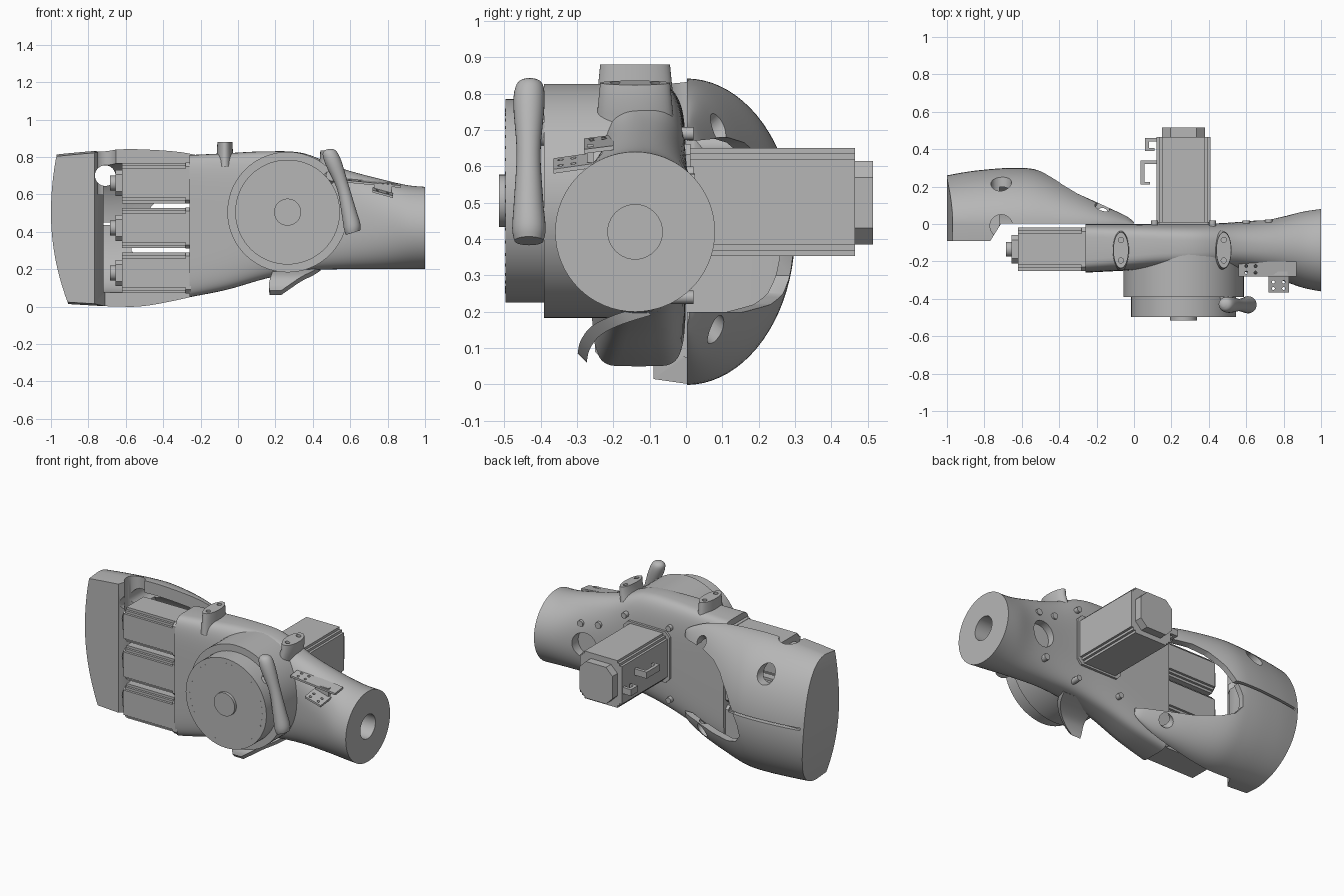
import bpy, bmesh
from math import sin, cos, pi, copysign
from mathutils import Vector

if "Cube" in bpy.data.objects:
    bpy.data.objects.remove(bpy.data.objects["Cube"])

grey = bpy.data.materials.new("plain_grey")
grey.use_nodes = True
tone = (0.47, 0.47, 0.47, 1)
grey.diffuse_color = tone
grey.node_tree.nodes["Principled BSDF"].inputs["Base Color"].default_value = tone


def skin(name, rings):
    """Closed solid through a row of equal-length rings."""
    bm = bmesh.new()
    rows = [[bm.verts.new(p) for p in ring] for ring in rings]
    n = len(rows[0])
    for a, b in zip(rows, rows[1:]):
        for i in range(n):
            j = (i + 1) % n
            bm.faces.new((a[i], a[j], b[j], b[i]))
    bm.faces.new(rows[0])
    bm.faces.new(rows[-1])
    bmesh.ops.recalc_face_normals(bm, faces=bm.faces)
    mesh = bpy.data.meshes.new(name)
    bm.to_mesh(mesh)
    bm.free()
    mesh.materials.append(grey)
    ob = bpy.data.objects.new(name, mesh)
    bpy.context.collection.objects.link(ob)
    return ob


def prism(name, axis, pts, lo, hi):
    def put(p, d):
        return {"x": (d, *p), "y": (p[0], d, p[1]), "z": (*p, d)}[axis]
    return skin(name, [[put(p, d) for p in pts] for d in (lo, hi)])


def box(name, x, y, z):
    return prism(name, "z", [(x[0], y[0]), (x[1], y[0]), (x[1], y[1]), (x[0], y[1])], *z)


def rod(name, path, radii, n=40, squash=1):
    """Round bar along a path; squash flattens it sideways."""
    path = [Vector(p) for p in path]
    d = (path[-1] - path[0]).normalized()
    u = d.cross(Vector((0, 1, 0)) if abs(d.y) < 0.9 else Vector((1, 0, 0))).normalized()
    w = d.cross(u)
    return skin(name, [[p + r * (squash * cos(2 * pi * i / n) * u + sin(2 * pi * i / n) * w)
                        for i in range(n)] for p, r in zip(path, radii)])


def volume(mesh):
    bm = bmesh.new()
    bm.from_mesh(mesh)
    v = abs(bm.calc_volume(signed=True))
    bm.free()
    return v


def cut(ob, *tools):
    """Subtract each tool, taking the first solver whose result is really smaller."""
    for tool in tools:
        before = volume(ob.data)
        for solver in ("MANIFOLD", "EXACT", "FLOAT"):
            mod = ob.modifiers.new("cut", "BOOLEAN")
            mod.operation, mod.solver, mod.object = "DIFFERENCE", solver, tool
            shape = ob.evaluated_get(bpy.context.evaluated_depsgraph_get())
            mesh = bpy.data.meshes.new_from_object(shape)
            ob.modifiers.clear()
            if 0.1 * before < volume(mesh) < 0.999999 * before:
                ob.data = mesh
                break
        bpy.data.objects.remove(tool)


def smooth_rows(rows, steps=5):
    """Catmull-Rom interpolation of station rows."""
    out = []
    for i in range(len(rows) - 1):
        a, b, c, d = (rows[max(0, min(len(rows) - 1, i + k))] for k in (-1, 0, 1, 2))
        for s in range(steps):
            t = s / steps
            out.append([q + t / 2 * (r - p + t * (2 * p - 5 * q + 4 * r - e + t * (3 * (q - r) + e - p)))
                        for p, q, r, e in zip(a, b, c, d)])
    return out + [rows[-1]]


# Arm body flowing into the round tube: x, y range, z range, squareness
def body_ring(x, y0, y1, z0, z1, k, n=64):
    ring = []
    for i in range(n):
        c, s = cos(2 * pi * i / n), sin(2 * pi * i / n)
        ring.append((x, (y0 + y1) / 2 + (y1 - y0) / 2 * copysign(abs(c) ** (2 / k), c),
                     (z0 + z1) / 2 + (z1 - z0) / 2 * copysign(abs(s) ** (2 / k), s)))
    return ring


stations = [(-0.26, -0.26, 0, 0.05, 0.81, 6), (-0.06, -0.25, 0, 0.09, 0.82, 5),
            (0.15, -0.24, 0, 0.15, 0.83, 4), (0.35, -0.24, 0, 0.19, 0.82, 3.5),
            (0.55, -0.25, 0.01, 0.2, 0.74, 2.6), (0.75, -0.29, 0.03, 0.2, 0.685, 2.2),
            (0.9, -0.34, 0.065, 0.2, 0.65, 2), (1, -0.36, 0.08, 0.2, 0.64, 2)]
body = skin("arm_body", [body_ring(*s) for s in smooth_rows(stations)])
cut(body, rod("bore", [(0.88, -0.14, 0.42), (1.1, -0.14, 0.42)], [0.075] * 2),
    rod("window", [(0.69, -0.03, 0.43), (0.69, 0.2, 0.43)], [0.08] * 2))


# Curved cuff shell: x, back depth, bottom, top
def cuff_ring(x, yb, z0, z1, front=-0.09, n=40):
    h, m = (z1 - z0) / 2, (z1 + z0) / 2
    arc = [(x, yb * sin(pi * i / n), m - h * cos(pi * i / n)) for i in range(n + 1)]
    return [(x, front, z0 + 0.01)] + arc + [(x, front, z1 - 0.01)]


cuff_rows = smooth_rows([(-1, 0.26, 0.02, 0.81), (-0.85, 0.285, 0.01, 0.825), (-0.65, 0.3, 0, 0.84),
                         (-0.5, 0.285, 0.003, 0.84), (-0.3, 0.2, 0.04, 0.825), (-0.15, 0.125, 0.08, 0.79),
                         (-0.04, 0.065, 0.13, 0.74), (0, 0.02, 0.16, 0.71)])
cuff = skin("cuff_shell", [cuff_ring(*r) for r in cuff_rows])
inner = [cuff_ring(x, max(yb - 0.035, 0.007), z0 + 0.075, z1 - 0.075, -0.2)
         for x, yb, z0, z1 in cuff_rows if x > -0.71]
inner = [[(-0.72, y, z) for _, y, z in inner[0]]] + inner + [[(0.1, y, z) for _, y, z in inner[-1]]]
notch = [(0.2, 0.66), (-0.2, 0.68), (-0.3, 0.665), (-0.38, 0.62), (-0.46, 0.54), (-0.52, 0.45),
         (-0.56, 0.37), (-0.57, 0.3), (-0.53, 0.25), (-0.45, 0.22), (-0.3, 0.2), (0.2, 0.2)]
bow = [(-1 + (0.03 * (t / 0.31) ** 2 if t > 0 else 0.09 * (t / 0.48) ** 2), 0.5 + t)
       for t in [-0.52 + 0.04 * i for i in range(23)]]
cut(cuff, prism("bowed_end", "y", bow + [(-1.2, 0.86), (-1.2, -0.02)], -0.3, 0.5),
    skin("hollow", inner),
    prism("front_opening", "z", [(-0.77, -0.093), (-0.71, 0.003), (0.2, 0.003), (0.2, -0.3), (-0.77, -0.3)],
          -0.1, 1),
    prism("back_notch", "y", notch, -0.1, 0.5),
    rod("cable_hole", [(-0.71, -0.2, 0.7), (-0.71, 0.5, 0.7)], [0.055] * 2),
    rod("rim_hole", [(-0.71, -0.01, 0.6), (-0.71, -0.01, 1)], [0.06] * 2),
    box("seam", (-0.975, -0.45), (0.25, 0.4), (0.435, 0.45)),
    *[rod("screw_hole", [(-0.17, 0, 0.425 + s * 0.2), (-0.17, 0.25, 0.425 + s * 0.43)], [0.04] * 2)
      for s in (1, -1)])

# Front drum with stepped discs
for name, r, y0, y1 in (("drum_housing", 0.322, -0.39, -0.1), ("drum_cover", 0.28, -0.497, -0.38),
                        ("drum_hub", 0.072, -0.515, -0.49)):
    rod(name, [(0.265, y1, 0.505), (0.265, y0, 0.505)], [r, r], 72)
for i in range(40):
    a = 2 * pi * i / 40
    x, z = 0.265 + 0.25 * cos(a), 0.505 + 0.25 * sin(a)
    rod("drum_rivet", [(x, -0.49, z), (x, -0.498, z)], [0.004] * 2, 6)


# Motor cross-section: square with notched corners
def notched(cx, cy, w, h, c):
    quarter = [(w, h - c), (w - c / 2, h - c), (w - c / 2, h - c / 2), (w - c, h - c / 2), (w - c, h)]
    pts = []
    for sx, sy in ((1, 1), (-1, 1), (-1, -1), (1, -1)):
        q = [(cx + sx * x, cy + sy * y) for x, y in quarter]
        pts += q if sx * sy > 0 else q[::-1]
    return pts


def octagon(cx, cy, w, h, c):
    return [(cx + x, cy + y) for x, y in ((w, h - c), (w - c, h), (c - w, h), (-w, h - c),
                                          (-w, c - h), (c - w, -h), (w - c, -h), (w, c - h))]


# Three side motors with connectors
for z in (0.18, 0.42, 0.66):
    prism("side_motor", "x", notched(-0.135, z, 0.115, 0.108, 0.03), -0.62, -0.275)
    prism("side_motor_flange", "x", octagon(-0.135, z, 0.115, 0.11, 0.02), -0.28, -0.25)
    prism("side_motor_cap", "x", octagon(-0.135, z, 0.075, 0.07, 0.025), -0.655, -0.61)
    rod("side_motor_plug", [(-0.685, -0.135, z), (-0.64, -0.135, z)], [0.04] * 2, 20)

# Rear motor, its flange, bolts and cable brackets
prism("rear_motor", "y", notched(0.265, 0.502, 0.145, 0.148, 0.03), 0, 0.465)
prism("rear_motor_cap", "y", octagon(0.265, 0.5, 0.115, 0.115, 0.045), 0.46, 0.515)
prism("rear_motor_flange", "y", octagon(0.265, 0.502, 0.16, 0.16, 0.03), -0.03, 0.012)
for x in (0.11, 0.42):
    for z in (0.24, 0.69):
        rod("flange_bolt", [(x, -0.04, z), (x, 0.02, z)], [0.018] * 2, 12)
for x, y0, y1, z in ((0.06, 0.39, 0.46, 0.45), (0.035, 0.21, 0.34, 0.52)):
    box("cable_bracket_bar", (x, x + 0.02), (y0, y1), (z, z + 0.04))
    box("cable_bracket_end", (x, 0.14), (y1 - 0.02, y1), (z, z + 0.04))
    box("cable_bracket_lip", (x, x + 0.05), (y0, y0 + 0.015), (z, z + 0.04))

# Oval mounting bosses on top, each with two screw holes
for x, top, lean in ((-0.07, 0.88, 0), (0.48, 0.83, 0.02)):
    boss = rod("mounting_boss", [(x - lean, -0.14, top - 0.13), (x - lean / 2, -0.14, top - 0.08),
                                 (x, -0.14, top - 0.04), (x, -0.14, top)],
               [0.11, 0.104, 0.1, 0.096], squash=0.42)
    cut(boss, *[rod("screw_hole", [(x, -0.14 + s, top - 0.03), (x, -0.14 + s, top + 0.1)], [0.014] * 2, 16)
                for s in (-0.055, 0.055)])

# Waisted grip handle beside the drum
grip = smooth_rows([(0.475, -0.43, 0.84, 0.012), (0.487, -0.43, 0.825, 0.036), (0.51, -0.432, 0.77, 0.043),
                    (0.56, -0.433, 0.64, 0.033), (0.592, -0.433, 0.51, 0.04), (0.61, -0.432, 0.43, 0.046),
                    (0.615, -0.432, 0.395, 0.04)], 4)
rod("grip_handle", [g[:3] for g in grip], [g[3] for g in grip], 28)
rod("grip_mount", [(0.5, -0.43, 0.7), (0.46, -0.3, 0.66)], [0.03, 0.04], 20)

# Curved hook under the body, tapered along its drop
hook = smooth_rows([(-0.12, 0.215, 0.2, 0.44), (-0.2, 0.19, 0.185, 0.4), (-0.26, 0.16, 0.175, 0.34),
                    (-0.29, 0.12, 0.165, 0.28), (-0.298, 0.085, 0.17, 0.23)], 4)
skin("lower_hook", [[(a, y, z), (b, y, z), (b, y + 0.025, z - 0.024), (a, y + 0.025, z - 0.024)]
                    for y, z, a, b in hook])


# Drilled sensor plates on the tube
def plate(name, x, y, z, slope, holes):
    ends = [[(px, py, pz) for py, pz in ((y[0], z), (y[1], z + slope), (y[1], z + slope + 0.012),
                                         (y[0], z + 0.012))] for px in x]
    ob = skin(name, [ends[0], [(px, py, pz - 0.03) for px, py, pz in ends[1]]])
    cut(ob, *[rod("plate_hole", [(hx, hy, z - 0.1), (hx, hy, z + 0.1)], [0.008] * 2, 12) for hx, hy in holes])


plate("upper_sensor_plate", (0.56, 0.87), (-0.28, -0.2), 0.665, 0.01,
      [(a, b) for a in (0.6, 0.65) for b in (-0.26, -0.225)])
plate("lower_sensor_plate", (0.72, 0.83), (-0.365, -0.26), 0.61, 0.015,
      [(a, b) for a in (0.745, 0.8) for b in (-0.345, -0.31)])
box("plate_link", (0.73, 0.82), (-0.272, -0.255), (0.61, 0.66))

# Small screws on the back of the tube
for x, y, z in ((0.6, 0, 0.58), (0.72, 0.005, 0.56), (0.66, 0, 0.29)):
    rod("tube_screw", [(x, y - 0.05, z), (x, y + 0.02, z)], [0.02] * 2, 16)

# Smooth shading with sharp edges kept
for ob in bpy.context.scene.objects:
    ob.select_set(ob.type == "MESH" and grey.name in ob.data.materials)
bpy.context.view_layer.objects.active = body
bpy.ops.object.shade_smooth_by_angle(angle=0.6)
